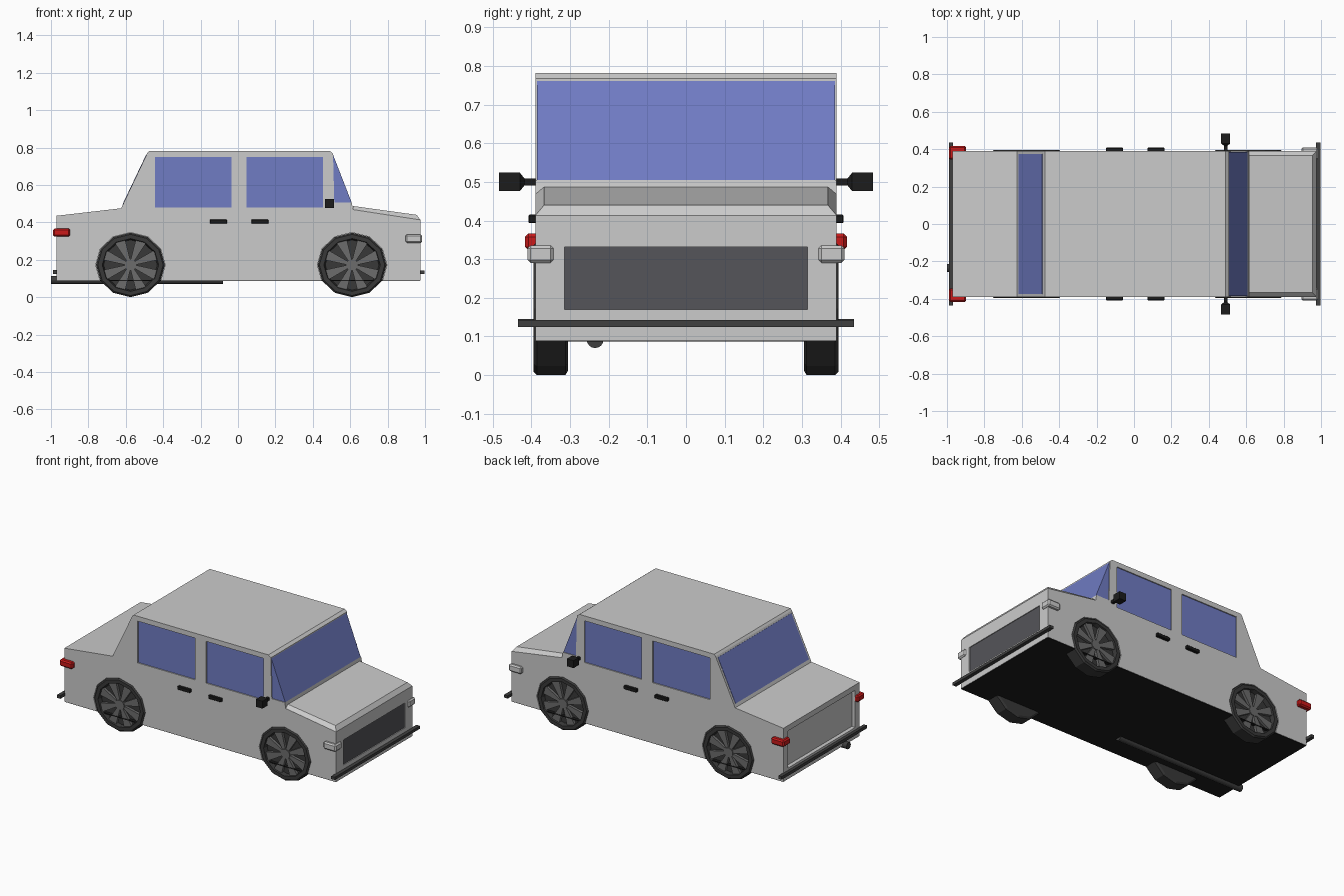
import bpy, bmesh
from math import sin, cos, pi
from mathutils import Vector

if "Cube" in bpy.data.objects:
    bpy.data.objects.remove(bpy.data.objects["Cube"])


def mat(name, r, g, b):
    m = bpy.data.materials.new(name)
    m.diffuse_color = (r, g, b, 1)
    m.use_nodes = True
    m.node_tree.nodes["Principled BSDF"].inputs["Base Color"].default_value = m.diffuse_color
    return m


GLASS = mat("glass_blue", 0.16, 0.2, 0.55)
BLACK = mat("black", 0.012, 0.012, 0.012)
DARK = mat("dark_grey", 0.05, 0.05, 0.05)
RUBBER = mat("rubber", 0.04, 0.04, 0.04)
GRILLE = mat("grille_grey", 0.09, 0.09, 0.1)
RIM = mat("rim_grey", 0.15, 0.15, 0.15)
RED = mat("tail_red", 0.6, 0.01, 0.01)
LAMP = mat("lamp_grey", 0.55, 0.55, 0.55)


def finish(name, bm, material=None):
    bmesh.ops.recalc_face_normals(bm, faces=bm.faces)
    me = bpy.data.meshes.new(name)
    bm.to_mesh(me)
    bm.free()
    ob = bpy.data.objects.new(name, me)
    bpy.context.collection.objects.link(ob)
    if material:
        me.materials.append(material)
    return ob


def loft(bm, rings):
    """Skin closed rings of points and cap both ends."""
    vs = [[bm.verts.new(p) for p in ring] for ring in rings]
    n = len(vs[0])
    for a, b in zip(vs, vs[1:]):
        for i in range(n):
            bm.faces.new((a[i], a[(i + 1) % n], b[(i + 1) % n], b[i]))
    bm.faces.new(vs[0])
    bm.faces.new(vs[-1])


def add_box(bm, x0, x1, y0, y1, z0, z1):
    loft(bm, [[(x0, y0, z), (x1, y0, z), (x1, y1, z), (x0, y1, z)] for z in (z0, z1)])


def box(name, dims, material=None, bevel=0):
    bm = bmesh.new()
    add_box(bm, *dims)
    if bevel:
        bmesh.ops.bevel(bm, geom=bm.edges[:], offset=bevel, segments=1, affect='EDGES')
    return finish(name, bm, material)


def side(s, y0, y1):
    return sorted((s * y0, s * y1))


def extrude_profile(name, pts, half, material=None):
    bm = bmesh.new()
    loft(bm, [[(x, y, z) for x, z in pts] for y in (-half, half)])
    return finish(name, bm, material)


WHEELS = (-0.575, 0.61)
RX, RZ = 0.184, 0.172
WINDOWS = ((-0.445, -0.035), (0.045, 0.455))


def ellipse(cx, k, y, n=12):
    return [(cx + RX * k * sin(2 * pi * i / n), y, RZ + RZ * k * cos(2 * pi * i / n)) for i in range(n)]


# Body shell: side profile extruded across the width
body = extrude_profile("car_body", [
    (-0.97, 0.09), (-0.97, 0.435), (-0.625, 0.475), (-0.485, 0.77), (-0.475, 0.782),
    (0.49, 0.782), (0.508, 0.768), (0.515, 0.505), (0.608, 0.505), (0.615, 0.468),
    (0.975, 0.413), (0.975, 0.09)], 0.39)

# Recesses: side windows, wheel wells, grille and boot panel
bm = bmesh.new()
for s in (-1, 1):
    for x0, x1 in WINDOWS:
        add_box(bm, x0, x1, *side(s, 0.376, 0.45), 0.48, 0.75)
    for cx in WHEELS:
        loft(bm, [ellipse(cx, 1.01, s * y) for y in (0.3, 0.45)])
add_box(bm, 0.965, 1.1, -0.315, 0.315, 0.17, 0.332)
add_box(bm, -1.1, -0.945, -0.345, 0.345, 0.16, 0.40)
cutter = finish("recess_cutter", bm)
cutter.hide_render = True
cutter.hide_set(True)
mod = body.modifiers.new("recesses", 'BOOLEAN')
mod.object = cutter
mod.operation = 'DIFFERENCE'
mod.solver = 'EXACT'

# Bonnet with sloped borders
bm = bmesh.new()
loft(bm, [
    [(0.612, -0.39, 0.468), (0.975, -0.39, 0.413), (0.975, 0.39, 0.413), (0.612, 0.39, 0.468)],
    [(0.616, -0.367, 0.487), (0.955, -0.367, 0.44), (0.955, 0.367, 0.44), (0.616, 0.367, 0.487)]])
finish("bonnet", bm)

# Glass: wedge windscreen, rear pane, side panes
extrude_profile("windscreen", [(0.506, 0.767), (0.513, 0.503), (0.608, 0.505)], 0.385, GLASS)
extrude_profile("rear_window", [(-0.618, 0.495), (-0.492, 0.76), (-0.485, 0.757), (-0.611, 0.492)], 0.375, GLASS)
for s in (-1, 1):
    for x0, x1 in WINDOWS:
        box("side_window", (x0, x1, *side(s, 0.37, 0.383), 0.48, 0.75), GLASS)

# Floor, grille and bumpers
box("floor", (-0.968, 0.973, -0.388, 0.388, 0.087, 0.092), BLACK)
box("grille", (0.96, 0.97, -0.315, 0.315, 0.17, 0.332), GRILLE)
box("front_bumper", (0.972, 0.998, -0.435, 0.435, 0.125, 0.143), DARK)
box("rear_bumper", (-0.99, -0.967, -0.435, 0.435, 0.125, 0.145), DARK)

# Exhaust pipe
bm = bmesh.new()
loft(bm, [[(x, -0.235 + 0.022 * cos(i * pi / 8), 0.092 + 0.022 * sin(i * pi / 8)) for i in range(16)]
          for x in (-1.0, -0.08)])
finish("exhaust_pipe", bm, DARK)

for s in (-1, 1):
    # Lamps wrapping the corners
    box("headlight", (0.895, 0.985, *side(s, 0.343, 0.41), 0.29, 0.336), LAMP, 0.008)
    box("tail_light", (-0.99, -0.897, *side(s, 0.345, 0.416), 0.324, 0.366), RED, 0.008)
    # Door handles
    for x in (-0.105, 0.117):
        box("door_handle", (x - 0.046, x + 0.046, *side(s, 0.385, 0.408), 0.393, 0.415), BLACK, 0.003)
    # Door mirrors: stem, flare and head
    bm = bmesh.new()
    loft(bm, [[(0.49 + a * r, s * y, 0.5 + b * r) for a, b in ((-1, -1), (1, -1), (1, 1), (-1, 1))]
              for y, r in ((0.385, 0.009), (0.418, 0.009), (0.43, 0.024), (0.484, 0.024))])
    finish("door_mirror", bm, BLACK)

    # Wheels: twelve-sided dished tyre with an eight-spoke rim
    for cx in WHEELS:
        bm = bmesh.new()
        loft(bm, [ellipse(cx, k, s * y) for k, y in (
            (0.93, 0.305), (1, 0.312), (1, 0.386), (0.95, 0.395), (0.82, 0.395), (0.78, 0.368))])
        finish("tyre", bm, RUBBER)
        bm = bmesh.new()
        loft(bm, [ellipse(cx, 0.18, s * y) for y in (0.36, 0.39)])
        for i in range(8):
            t = (i + 0.5) * pi / 4
            u, v = Vector((sin(t), cos(t))), Vector((cos(t), -sin(t)))
            quad = [u * r + v * w for r, w in ((0.12, -0.05), (0.8, -0.16), (0.8, 0.16), (0.12, 0.05))]
            loft(bm, [[(cx + RX * p.x, s * y, RZ + RZ * p.y) for p in quad] for y in (0.36, 0.385)])
        finish("wheel_rim", bm, RIM)
